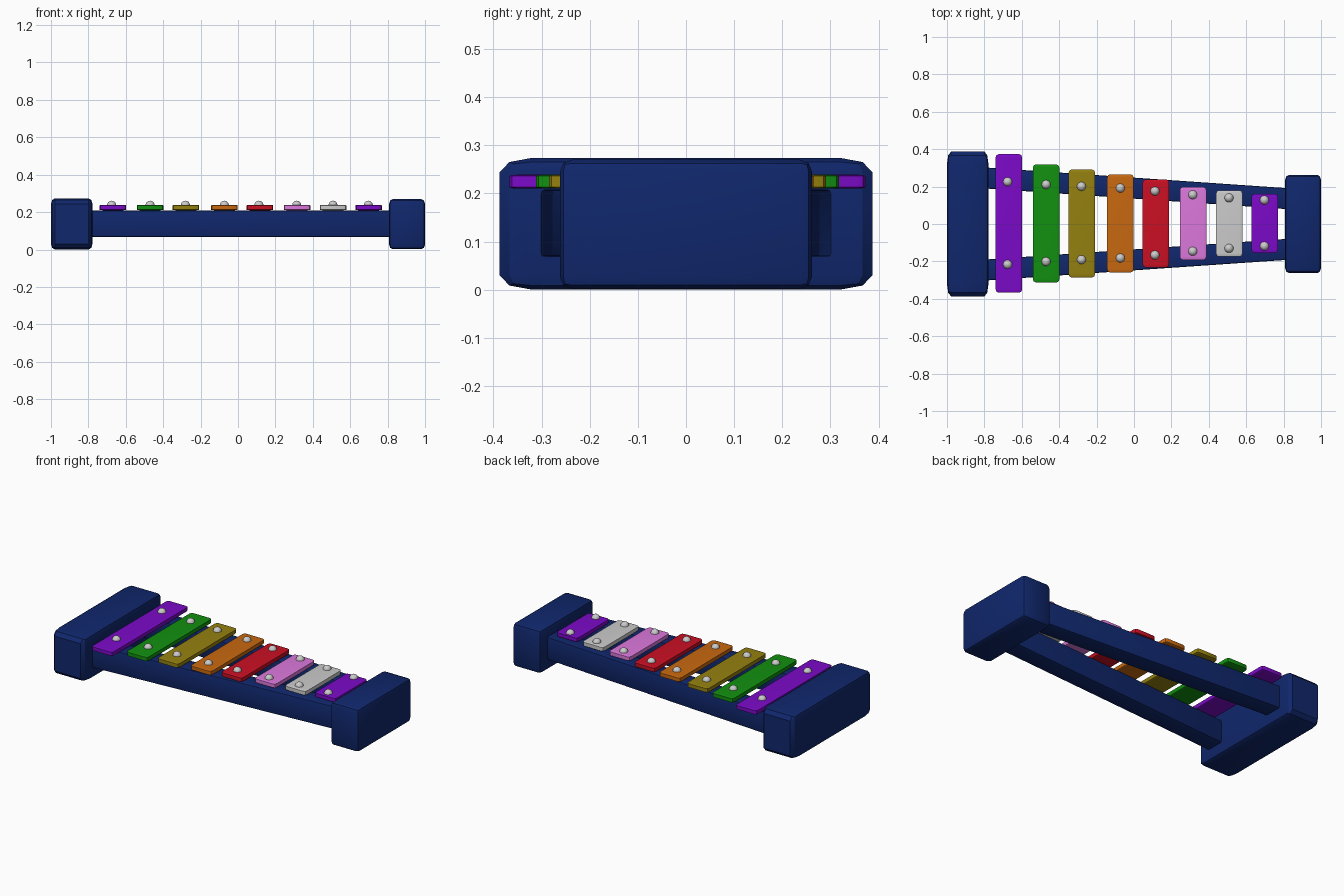
import bpy, bmesh, math
from mathutils import Vector

if "Cube" in bpy.data.objects:
    bpy.data.objects.remove(bpy.data.objects["Cube"])

def material(name, rgb):
    m = bpy.data.materials.new(name)
    m.diffuse_color = (*rgb, 1)
    m.use_nodes = True
    m.node_tree.nodes["Principled BSDF"].inputs["Base Color"].default_value = m.diffuse_color
    return m

def finish(name, bm, loc, mat=None, angle=30):
    me = bpy.data.meshes.new(name)
    bm.to_mesh(me)
    bm.free()
    ob = bpy.data.objects.new(name, me)
    bpy.context.collection.objects.link(ob)
    ob.location = loc
    if mat:
        me.materials.append(mat)
    bpy.ops.object.select_all(action='DESELECT')
    ob.select_set(True)
    bpy.context.view_layer.objects.active = ob
    bpy.ops.object.shade_smooth_by_angle(angle=math.radians(angle))
    return ob

def rounded_box(name, half, loc, radii, mat=None):
    """Box with a two-segment bevel whose radius differs per axis."""
    bm = bmesh.new()
    bmesh.ops.create_cube(bm, size=2)
    r = Vector(radii)
    bmesh.ops.scale(bm, verts=bm.verts, vec=[h / q for h, q in zip(half, r)])
    bmesh.ops.bevel(bm, geom=bm.edges[:], offset=1, segments=2,
                    profile=0.5, affect='EDGES')
    bmesh.ops.scale(bm, verts=bm.verts, vec=r)
    return finish(name, bm, loc, mat)

navy = material("navy", (0.005, 0.02, 0.15))
purple = material("purple", (0.2, 0.003, 0.58))
green = material("green", (0.006, 0.28, 0.005))
gold = material("gold", (0.3, 0.22, 0.005))
orange = material("orange", (0.58, 0.14, 0.005))
red = material("red", (0.6, 0.005, 0.017))
pink = material("pink", (0.72, 0.19, 0.72))

# End blocks
rounded_box("large_end_block", (0.111, 0.387, 0.137), (-0.889, 0, 0.137),
            (0.022, 0.068, 0.03), navy)
rounded_box("small_end_block", (0.096, 0.262, 0.134), (0.904, 0, 0.136),
            (0.02, 0.025, 0.025), navy)

# Converging side rails
for name, s in (("back_rail", 1), ("front_rail", -1)):
    rail = rounded_box(name, (0.84, 0.056, 0.07), (0.01, s * 0.191, 0.138),
                       (0.012, 0.008, 0.008), navy)
    rail.rotation_euler.z = -s * math.atan(0.0685)

# Bars: x centre, half length, screw x, screw half spacing, material
bars = [
    (-0.669, 0.370, -0.676, 0.221, purple),
    (-0.470, 0.315, -0.470, 0.206, green),
    (-0.279, 0.288, -0.281, 0.196, gold),
    (-0.073, 0.262, -0.073, 0.187, orange),
    (0.117, 0.235, 0.112, 0.171, red),
    (0.316, 0.195, 0.314, 0.151, pink),
    (0.509, 0.177, 0.508, 0.135, None),
    (0.699, 0.157, 0.697, 0.123, purple),
]
for i, (x, half, sx, gap, mat) in enumerate(bars, 1):
    rounded_box(f"bar_{i}", (0.071, half, 0.0145), (x, 0.003, 0.2245),
                (0.015, 0.018, 0.003), mat)
    # Domed screw heads
    for side, s in (("back", 1), ("front", -1)):
        bm = bmesh.new()
        bmesh.ops.create_uvsphere(bm, u_segments=20, v_segments=12, radius=0.024)
        finish(f"screw_{i}_{side}", bm, (sx, 0.005 + s * gap, 0.237), angle=60)
